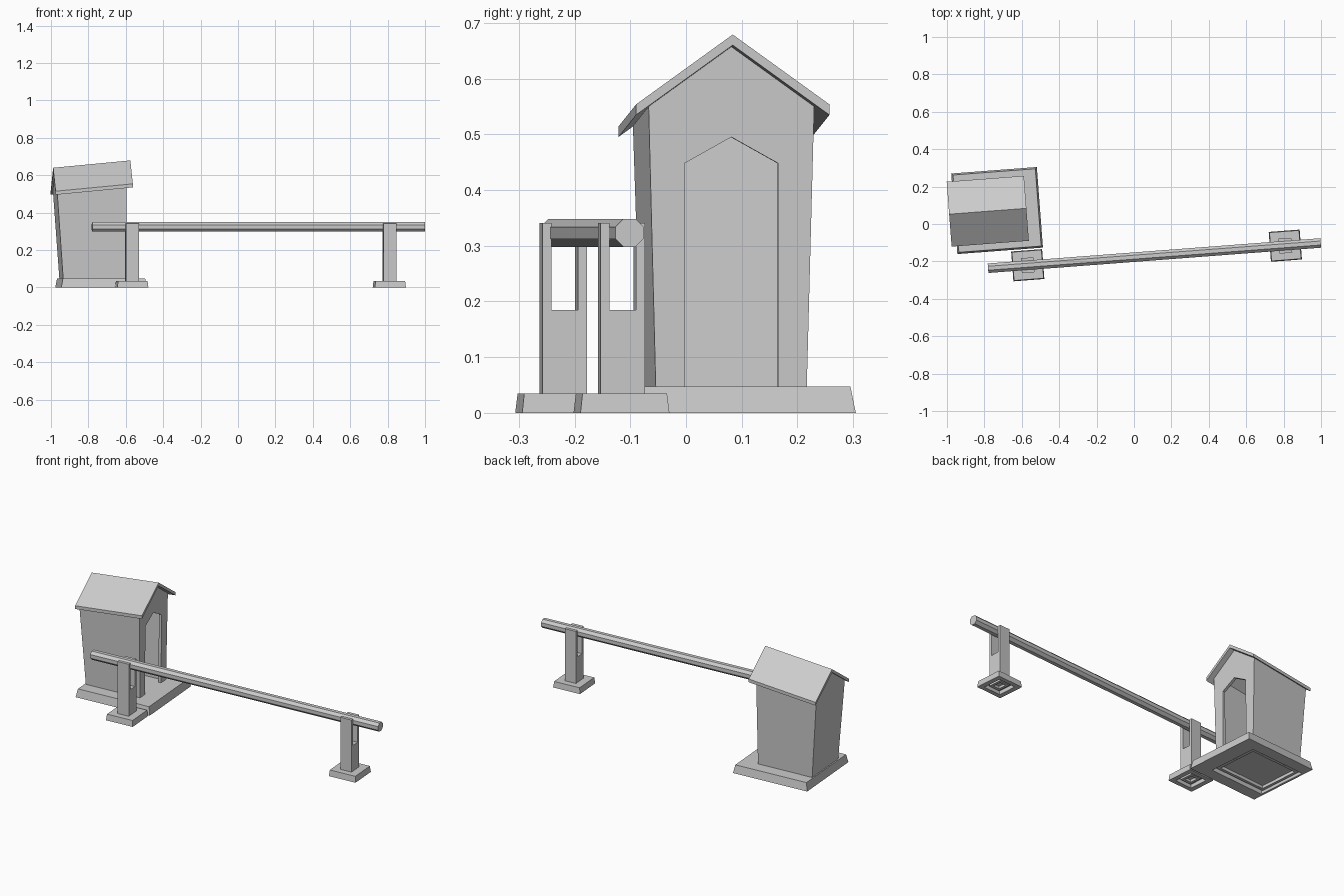
import bpy, bmesh, math
from mathutils import Matrix

if "Cube" in bpy.data.objects:
    bpy.data.objects.remove(bpy.data.objects["Cube"])

grey = bpy.data.materials.new("plain grey")
grey.use_nodes = True
grey.diffuse_color = (0.6, 0.6, 0.6, 1)
grey.node_tree.nodes["Principled BSDF"].inputs["Base Color"].default_value = (0.6, 0.6, 0.6, 1)

YAW = math.atan2(0.135, 1.778)


def placed(x, y):
    return Matrix.Translation((x, y, 0)) @ Matrix.Rotation(YAW, 4, "Z")


HUT = placed(-0.732, 0.072)
BARRIER = placed(0.109, -0.169)


def loft(name, rings, frame):
    """Closed solid through matching rings of points."""
    bm = bmesh.new()
    loops = [[bm.verts.new(p) for p in ring] for ring in rings]
    for a, b in zip(loops, loops[1:]):
        for i in range(len(a)):
            j = (i + 1) % len(a)
            bm.faces.new((a[i], a[j], b[j], b[i]))
    bm.faces.new(loops[0])
    bm.faces.new(loops[-1])
    bmesh.ops.recalc_face_normals(bm, faces=bm.faces)
    mesh = bpy.data.meshes.new(name)
    bm.to_mesh(mesh)
    bm.free()
    mesh.materials.append(grey)
    ob = bpy.data.objects.new(name, mesh)
    ob.matrix_world = frame
    bpy.context.scene.collection.objects.link(ob)
    return ob


def block(name, frame, x, y, z, inset=0.0):
    """Box between x, y and z limits, with its top drawn in by inset."""
    rings = []
    for height, s in zip(z, (0, inset)):
        x0, x1, y0, y1 = x[0] + s, x[1] - s, y[0] + s, y[1] - s
        rings.append([(x0, y0, height), (x1, y0, height), (x1, y1, height), (x0, y1, height)])
    return loft(name, rings, frame)


def carve(ob, *cutters):
    """Subtract the cutters, then delete them."""
    for cutter in cutters:
        mod = ob.modifiers.new("cut", "BOOLEAN")
        mod.operation, mod.solver, mod.object = "DIFFERENCE", "EXACT", cutter
    bpy.context.view_layer.update()
    graph = bpy.context.evaluated_depsgraph_get()
    mesh = bpy.data.meshes.new_from_object(ob.evaluated_get(graph))
    ob.modifiers.clear()
    ob.data = mesh
    for cutter in cutters:
        bpy.data.objects.remove(cutter)


def span(half, centre=0.0):
    return (centre - half, centre + half)


# Barrier pole, eight-sided with a flat on top
R, POLE_Z, HALF = 0.0275, 0.323, 0.892
angles = [math.radians(22.5 + 45 * i) for i in range(8)]
loft("barrier_pole", [[(x, R * math.cos(a), POLE_Z + R * math.sin(a)) for a in angles]
                      for x in (-HALF, HALF)], BARRIER)

# Two forked posts on hollow feet
for side, x in (("left", 0.702), ("right", -0.679)):
    foot = block(side + "_foot", BARRIER, span(0.083, x), span(0.08), (0, 0.035), 0.004)
    carve(foot, block("cutter", BARRIER, span(0.055, x), span(0.055), (-0.1, 0.022)))
    post = block(side + "_post", BARRIER, span(0.0345, x), span(0.04), (0.008, 0.341))
    carve(post,
          block("cutter", BARRIER, span(0.1, x), span(0.024), (0.185, 0.5)),
          block("cutter", BARRIER, span(0.02, x), span(0.024), (-0.1, 0.03)))

# Hut base, hollow underneath
base = block("hut_base", HUT, span(0.2295), span(0.216), (0, 0.047), 0.009)
carve(base, block("cutter", HUT, (-0.217, 0.137), span(0.15), (-0.1, 0.03)))

# Roof slopes up toward the door end
TILT, SLOPE, RIDGE = 0.095, 0.72, 0.66


def under_roof(x, y):
    return RIDGE + TILT * (x - 0.157) - SLOPE * abs(y)


def hut_section(x_low, x_high, low, high, z_low, drop):
    """Gabled cross-section that widens upward."""
    return [(x_low, -low, z_low), (x_low, low, z_low),
            (x_high, high, under_roof(x_high, high) - drop),
            (x_high, 0, under_roof(x_high, 0) - drop),
            (x_high, -high, under_roof(x_high, high) - drop)]


# Hut walls: flared shell with a pointed doorway
T = 0.016
walls = loft("hut_walls", [hut_section(-0.211, -0.247, 0.135, 0.149, 0.012, -0.001),
                           hut_section(0.122, 0.126, 0.135, 0.149, 0.012, -0.001)], HUT)
inside = loft("cutter", [hut_section(-0.211 + T, -0.247 + T, 0.135 - T, 0.149 - T, 0.0, 0.008),
                         hut_section(0.122 - T, 0.126 - T, 0.135 - T, 0.149 - T, 0.0, 0.008)], HUT)
doorway = [(-0.084, 0.046), (0.084, 0.046), (0.084, 0.448), (0, 0.495), (-0.084, 0.448)]
door = loft("cutter", [[(x, y, z) for y, z in doorway] for x in (0.05, 0.2)], HUT)
carve(walls, inside, door)

# Gabled roof slab
EAVE, THICK = 0.174, 0.019
chevron = [(-EAVE, 0), (0, 0), (EAVE, 0), (EAVE, THICK), (0, THICK), (-EAVE, THICK)]
loft("hut_roof", [[(x, y, under_roof(x, y) + up) for y, up in chevron]
                  for x in (-0.257, 0.157)], HUT)
